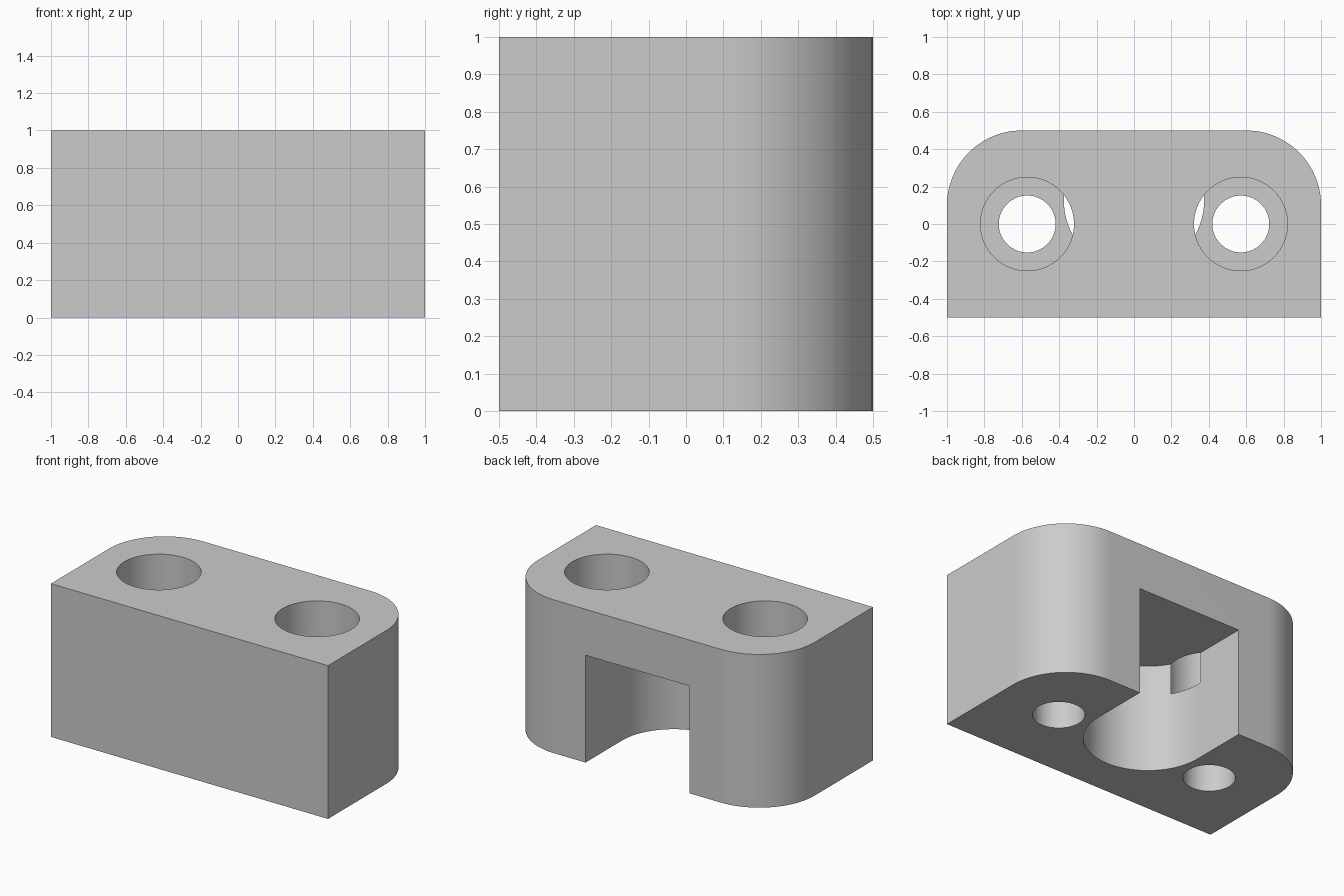
import bpy, bmesh
from math import sin, cos, pi, radians

cube = bpy.data.objects.get("Cube")
if cube:
    bpy.data.objects.remove(cube, do_unlink=True)

grey = bpy.data.materials.new("plain grey")
grey.use_nodes = True
grey.diffuse_color = (0.6, 0.6, 0.6, 1)
grey.node_tree.nodes["Principled BSDF"].inputs["Base Color"].default_value = grey.diffuse_color


def arc(cx, cy, r, start, end, steps):
    """Points along an arc, angles in degrees."""
    angles = [radians(start + (end - start) * i / steps) for i in range(steps + 1)]
    return [(cx + r * cos(a), cy + r * sin(a)) for a in angles]


def prism(name, outline, z0, z1):
    """Extrude a counter-clockwise outline from z0 to z1."""
    bm = bmesh.new()
    base = bm.faces.new([bm.verts.new((x, y, z0)) for x, y in outline])
    top = bmesh.ops.extrude_face_region(bm, geom=[base])["geom"]
    verts = [v for v in top if isinstance(v, bmesh.types.BMVert)]
    bmesh.ops.translate(bm, verts=verts, vec=(0, 0, z1 - z0))
    bmesh.ops.recalc_face_normals(bm, faces=bm.faces)
    mesh = bpy.data.meshes.new(name)
    bm.to_mesh(mesh)
    bm.free()
    mesh.materials.append(grey)
    obj = bpy.data.objects.new(name, mesh)
    bpy.context.collection.objects.link(obj)
    return obj


# Block with two rounded back corners
block = prism("mounting_block",
              [(-1, -0.5), (1, -0.5)] + arc(0.6, 0.1, 0.4, 0, 90, 24)
              + arc(-0.6, 0.1, 0.4, 90, 180, 24), 0, 1)

# Round-ended slot, open to the back and the bottom
cutters = [prism("slot_cutter",
                 arc(0, 0.125, 0.375, 180, 360, 48) + [(0.375, 0.7), (-0.375, 0.7)],
                 -0.2, 0.7)]

# Counterbored screw holes, left and right
for side, x in (("left", 0.571), ("right", -0.571)):
    for part, r, z0 in (("bore", 0.25, 0.5), ("hole", 0.152, -0.2)):
        cutters.append(prism(f"{side}_{part}_cutter", arc(x, 0, r, 0, 360, 64)[:-1], z0, 1.2))

# Cut each shape in turn and bake the result
bpy.context.view_layer.objects.active = block
for cutter in cutters:
    mod = block.modifiers.new(cutter.name, "BOOLEAN")
    mod.operation = "DIFFERENCE"
    mod.solver = "EXACT"
    mod.object = cutter
    bpy.ops.object.modifier_apply(modifier=mod.name)
    bpy.data.objects.remove(cutter, do_unlink=True)

# Smooth curved walls, crisp edges
bpy.ops.object.select_all(action="DESELECT")
block.select_set(True)
bpy.ops.object.shade_smooth_by_angle(angle=radians(30))
